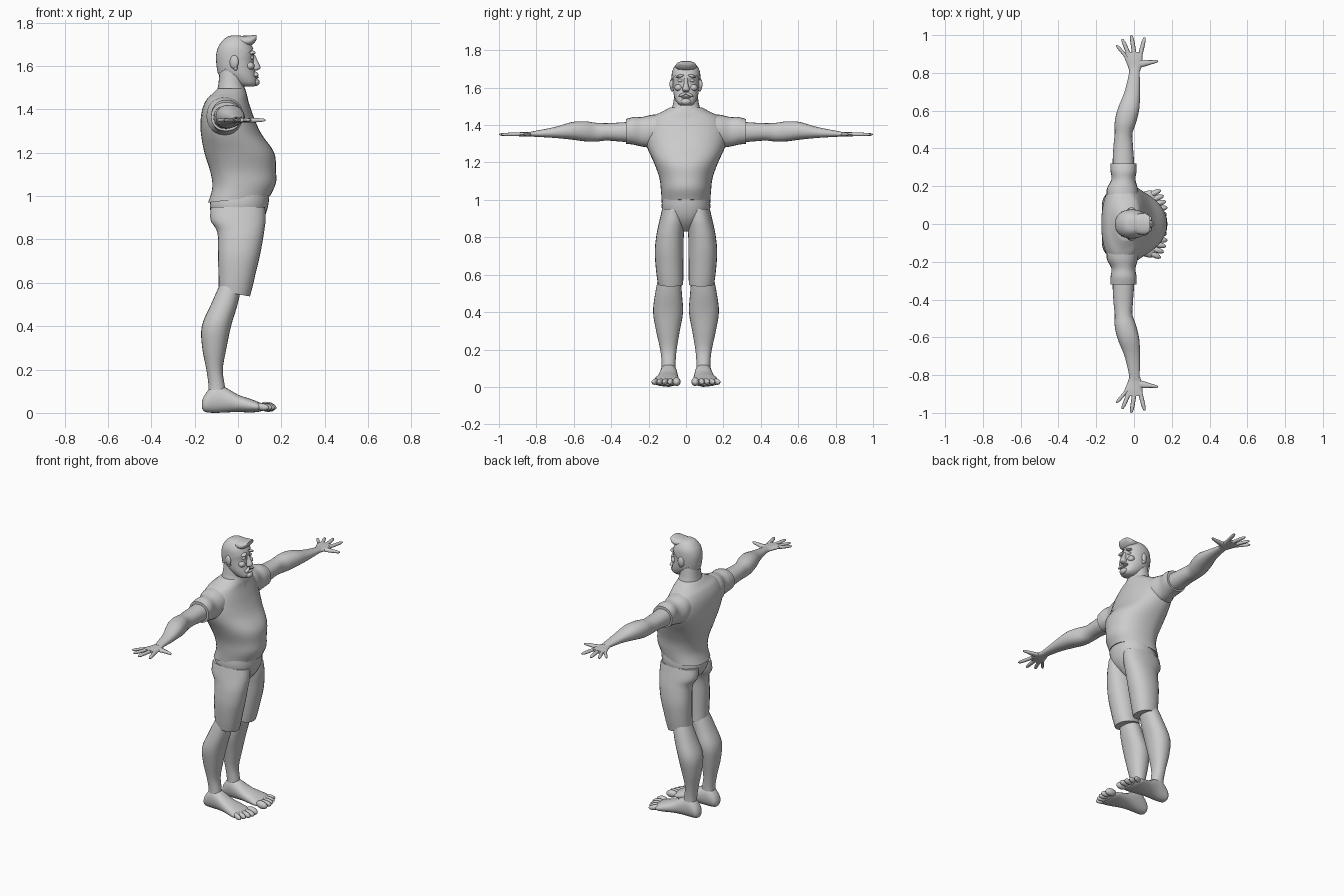
import bpy, bmesh, math
from mathutils import Vector, Matrix


def finish(name, bm, mirror=False, angle=50):
    bmesh.ops.recalc_face_normals(bm, faces=bm.faces)
    me = bpy.data.meshes.new(name)
    bm.to_mesh(me)
    bm.free()
    ob = bpy.data.objects.new(name, me)
    bpy.context.collection.objects.link(ob)
    if mirror:
        m = ob.modifiers.new("Mirror", 'MIRROR')
        m.use_axis = (False, True, False)
        m.use_mirror_merge = False
    bpy.ops.object.select_all(action='DESELECT')
    ob.select_set(True)
    bpy.context.view_layer.objects.active = ob
    bpy.ops.object.shade_smooth_by_angle(angle=math.radians(angle))
    return ob


def spline(a, b, c, d, t):
    return 0.5 * (2*b + (c - a)*t + (2*a - 5*b + 4*c - d)*t*t + (3*b - a - 3*c + d)*t**3)


def loft(name, axis, rings, n=24, k=0.5, p=2.2, steps=4, mirror=False, warp=None, cut=None):
    """Skin of rings (t, u0, u1, v0, v1) along an axis; k places the widest point along u."""
    dense = []
    for i in range(len(rings) - 1):
        q = [rings[max(0, min(len(rings) - 1, i + o))] for o in (-1, 0, 1, 2)]
        dense += [[spline(*c, s / steps) for c in zip(*q)] for s in range(steps)]
    dense.append(rings[-1])
    bm, loops = bmesh.new(), []
    for t, u0, u1, v0, v1 in dense:
        uc, vc, rv = u0 + k*(u1 - u0), (v0 + v1)/2, (v1 - v0)/2
        loop = []
        for j in range(n):
            a = 2*math.pi*j/n
            c, s = math.cos(a), math.sin(a)
            u = uc + math.copysign(abs(c)**(2/p), c) * ((u1 - uc) if c > 0 else (uc - u0))
            v = vc + math.copysign(abs(s)**(2/p), s) * rv
            co = Vector({'x': (t, u, v), 'y': (u, t, v), 'z': (u, v, t)}[axis])
            if warp:
                warp(co)
            loop.append(bm.verts.new(co))
        loops.append(loop)
    for A, B in zip(loops, loops[1:]):
        for j in range(n):
            bm.faces.new((A[j], A[(j+1) % n], B[(j+1) % n], B[j]))
    bm.faces.new(loops[0])
    bm.faces.new(loops[-1])
    if cut:
        bmesh.ops.bisect_plane(bm, geom=bm.verts[:] + bm.edges[:] + bm.faces[:],
                               plane_co=cut[0], plane_no=cut[1], clear_inner=True)
    return finish(name, bm, mirror)


def upright(rows):
    return [(z, x0, x1, -w, w) for z, x0, x1, w in rows]


def blob(name, loc, size, mirror=False, rot=(0, 0, 0)):
    bm = bmesh.new()
    bmesh.ops.create_uvsphere(bm, u_segments=16, v_segments=10, radius=1)
    m = Matrix.Translation(loc)
    for a, ax in zip(rot, 'XYZ'):
        m = m @ Matrix.Rotation(math.radians(a), 4, ax)
    bmesh.ops.transform(bm, matrix=m @ Matrix.Diagonal((*size, 1)), verts=bm.verts)
    return finish(name, bm, mirror)


# Shirt body with a belly and a hem that rises to the front
def shirt_hem(co):
    co.z += 0.11 * co.x * max(0, min(1, (1.1 - co.z)/0.1))

loft("shirt", 'z', upright([
    (0.985, -0.138, 0.15, 0.13), (1.05, -0.118, 0.175, 0.134), (1.12, -0.13, 0.175, 0.143),
    (1.20, -0.155, 0.167, 0.172), (1.28, -0.17, 0.112, 0.208), (1.34, -0.173, 0.082, 0.222),
    (1.40, -0.165, 0.06, 0.215), (1.445, -0.145, 0.045, 0.18), (1.47, -0.12, 0.04, 0.13),
    (1.495, -0.095, 0.03, 0.085)]), n=36, k=0.4, warp=shirt_hem)
loft("sleeve", 'y', [
    (0.10, -0.14, 0.03, 1.29, 1.46), (0.18, -0.145, 0.022, 1.28, 1.455),
    (0.235, -0.12, 0.008, 1.285, 1.443), (0.28, -0.124, 0.014, 1.295, 1.443),
    (0.32, -0.124, 0.014, 1.30, 1.432)], mirror=True)

# Shorts: pelvis plus two legs with slanted hems
loft("shorts_seat", 'z', upright([
    (0.83, -0.03, 0.06, 0.02), (0.87, -0.09, 0.10, 0.07), (0.91, -0.12, 0.125, 0.115),
    (0.96, -0.13, 0.14, 0.13), (1.01, -0.115, 0.145, 0.125)]), n=32)

def shorts_hem(co):
    co.z -= 0.17 * (co.x + 0.02) * max(0, min(1, (0.65 - co.z)/0.09))

loft("shorts_leg", 'z', [
    (0.55, -0.09, 0.055, 0.015, 0.15), (0.62, -0.09, 0.075, 0.014, 0.16),
    (0.72, -0.092, 0.10, 0.013, 0.167), (0.80, -0.092, 0.115, 0.012, 0.16),
    (0.845, -0.10, 0.122, 0.008, 0.152), (0.89, -0.127, 0.127, 0.004, 0.142),
    (0.95, -0.125, 0.125, 0.004, 0.128)], mirror=True, warp=shorts_hem)

# Lower legs
loft("lower_leg", 'z', [
    (0.05, -0.14, -0.05, 0.055, 0.135), (0.12, -0.136, -0.06, 0.056, 0.13),
    (0.20, -0.146, -0.07, 0.05, 0.138), (0.30, -0.165, -0.053, 0.033, 0.16),
    (0.40, -0.167, -0.032, 0.016, 0.176), (0.50, -0.125, -0.002, 0.022, 0.165),
    (0.60, -0.08, 0.02, 0.03, 0.145)], mirror=True)

# Bare feet and toes
loft("foot", 'x', [
    (-0.167, 0.08, 0.112, 0.022, 0.05), (-0.152, 0.06, 0.13, 0.005, 0.085),
    (-0.11, 0.05, 0.137, 0.0, 0.13), (-0.06, 0.045, 0.142, 0.002, 0.118),
    (0.0, 0.04, 0.155, 0.004, 0.084), (0.05, 0.034, 0.17, 0.002, 0.067),
    (0.09, 0.03, 0.178, 0.004, 0.052), (0.115, 0.035, 0.16, 0.01, 0.042)], mirror=True)
for i, (x, y, r) in enumerate([(0.136, 0.05, 0.021), (0.14, 0.083, 0.016), (0.133, 0.111, 0.015),
                               (0.122, 0.138, 0.015), (0.108, 0.164, 0.015)]):
    blob(f"toe_{i+1}", (x, y, 0.028), (0.038, r, r*1.1), True, (0, 8, 6*i))

# Arms
loft("arm", 'y', [
    (0.26, -0.11, 0.0, 1.31, 1.42), (0.33, -0.113, 0.0, 1.31, 1.415),
    (0.42, -0.108, -0.006, 1.317, 1.41), (0.48, -0.102, -0.008, 1.312, 1.412),
    (0.54, -0.102, 0.012, 1.313, 1.42), (0.61, -0.086, 0.028, 1.322, 1.416),
    (0.70, -0.05, 0.032, 1.331, 1.39), (0.80, -0.026, 0.03, 1.337, 1.37),
    (0.83, -0.026, 0.032, 1.338, 1.365)], mirror=True)

# Hands: palm, four spread fingers and a thumb
loft("palm", 'y', [
    (0.80, -0.022, 0.028, 1.339, 1.366), (0.84, -0.034, 0.042, 1.338, 1.363),
    (0.88, -0.05, 0.045, 1.339, 1.362), (0.91, -0.05, 0.042, 1.342, 1.36)], n=16, mirror=True)
fingers = [("little", -0.04, -0.093, 0.948), ("ring", -0.022, -0.062, 0.98),
           ("middle", 0.004, -0.014, 1.0), ("index", 0.031, 0.056, 0.988)]
for label, xa, xb, tip in fingers:
    rings = []
    for f, r in ((0, 0.011), (0.5, 0.0105), (0.85, 0.009), (1, 0.003)):
        x, y = xa + (xb - xa)*f, 0.885 + (tip - 0.885)*f
        rings.append((y, x - r*1.1, x + r*1.1, 1.35 - r*0.9, 1.35 + r*0.9))
    loft(label + "_finger", 'y', rings, n=10, steps=2, mirror=True)
loft("thumb", 'x', [
    (0.01, 0.82, 0.87, 1.34, 1.362), (0.05, 0.832, 0.869, 1.338, 1.36),
    (0.09, 0.845, 0.867, 1.34, 1.36), (0.118, 0.853, 0.869, 1.343, 1.357),
    (0.126, 0.859, 0.866, 1.347, 1.353)], n=10, steps=2, mirror=True)

# Neck and head
loft("neck", 'z', upright([(1.42, -0.115, 0.052, 0.08), (1.48, -0.098, 0.038, 0.077),
                           (1.52, -0.09, 0.025, 0.068), (1.58, -0.085, 0.03, 0.06)]))
loft("head", 'z', upright([
    (1.505, 0.01, 0.075, 0.03), (1.52, -0.015, 0.088, 0.048), (1.55, -0.055, 0.084, 0.062),
    (1.58, -0.085, 0.078, 0.068), (1.62, -0.094, 0.072, 0.07), (1.66, -0.094, 0.072, 0.071),
    (1.70, -0.078, 0.052, 0.063), (1.73, -0.04, 0.02, 0.03)]), n=32)

# Cap cut along a slope, with the peak folded up at the front
loft("cap", 'z', upright([
    (1.55, -0.09, 0.07, 0.066), (1.60, -0.099, 0.078, 0.074), (1.65, -0.101, 0.079, 0.077),
    (1.69, -0.09, 0.066, 0.073), (1.72, -0.068, 0.045, 0.056), (1.736, -0.045, 0.025, 0.036),
    (1.741, -0.02, 0.0, 0.01)]), n=32, cut=((0.02, 0, 1.642), (-0.58, 0, 0.8)))
loft("cap_peak", 'x', [
    (-0.03, -0.035, 0.035, 1.70, 1.738), (0.02, -0.053, 0.053, 1.69, 1.739),
    (0.055, -0.056, 0.056, 1.692, 1.74), (0.075, -0.048, 0.048, 1.706, 1.743),
    (0.086, -0.036, 0.036, 1.722, 1.741)])

# Face
loft("nose", 'z', upright([
    (1.578, 0.06, 0.085, 0.012), (1.587, 0.06, 0.102, 0.02), (1.60, 0.06, 0.102, 0.018),
    (1.625, 0.055, 0.09, 0.011), (1.65, 0.05, 0.079, 0.011)]), n=14)
blob("brow", (0.064, 0.031, 1.662), (0.016, 0.025, 0.008), True, (-14, 0, -18))
blob("eye", (0.064, 0.031, 1.638), (0.010, 0.014, 0.009), True)
blob("cheek", (0.056, 0.04, 1.60), (0.02, 0.022, 0.018), True)
blob("moustache", (0.079, 0.018, 1.563), (0.014, 0.025, 0.008), True, (-22, 0, -18))
blob("lip", (0.082, 0, 1.548), (0.014, 0.026, 0.006))
blob("chin_beard", (0.08, 0, 1.525), (0.02, 0.028, 0.018))
blob("ear", (-0.018, 0.074, 1.618), (0.022, 0.013, 0.032), True, (0, 0, 20))
blob("ear_lobe", (-0.012, 0.073, 1.592), (0.011, 0.009, 0.013), True)
